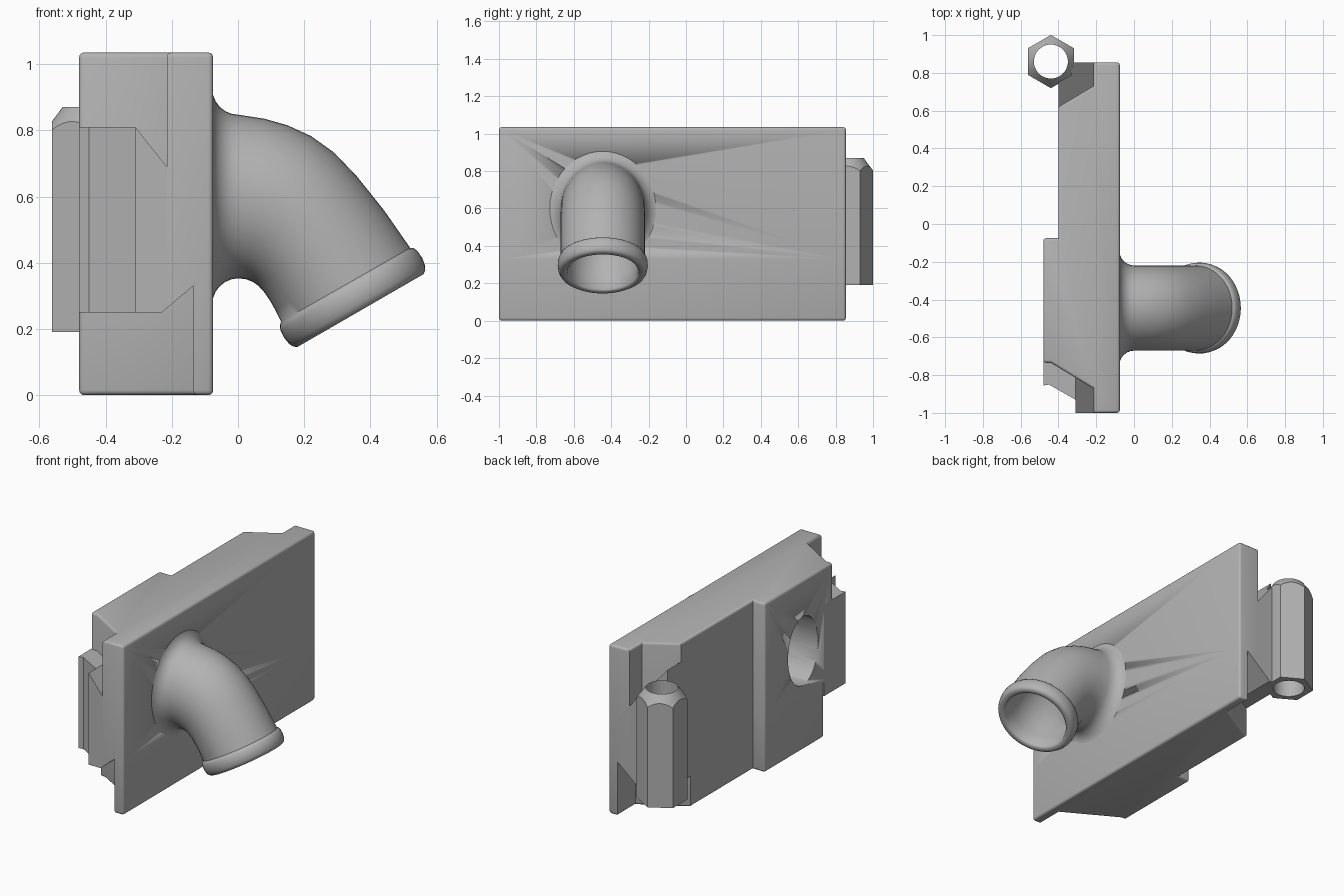
import bpy, bmesh
from math import sin, cos, pi, radians
from mathutils import Vector

cube = bpy.data.objects.get("Cube")
if cube:
    bpy.data.objects.remove(cube)

grey = bpy.data.materials.new("plain_grey")
grey.use_nodes = True
COLOUR = (0.45, 0.45, 0.45, 1)
grey.diffuse_color = COLOUR
grey.node_tree.nodes["Principled BSDF"].inputs["Base Color"].default_value = COLOUR

BACK, FRONT, TOP, STEP = -0.48, -0.075, 1.035, 0.33
PORT_Y, PORT_Z = -0.445, 0.605


def finish(bm, name, angle=35):
    bmesh.ops.recalc_face_normals(bm, faces=bm.faces)
    mesh = bpy.data.meshes.new(name)
    bm.to_mesh(mesh)
    bm.free()
    mesh.materials.append(grey)
    obj = bpy.data.objects.new(name, mesh)
    bpy.context.collection.objects.link(obj)
    bpy.ops.object.select_all(action='DESELECT')
    obj.select_set(True)
    bpy.context.view_layer.objects.active = obj
    bpy.ops.object.shade_smooth_by_angle(angle=radians(angle))
    return obj


def prism(plan, low, high):
    bm = bmesh.new()
    base = bm.faces.new([bm.verts.new((x, y, low)) for x, y in plan])
    top = bmesh.ops.extrude_face_region(bm, geom=[base])
    bmesh.ops.translate(bm, vec=(0, 0, high - low),
                        verts=[g for g in top["geom"] if isinstance(g, bmesh.types.BMVert)])
    bmesh.ops.recalc_face_normals(bm, faces=bm.faces)
    return bm


def round_edges(bm, rim):
    # soften the outer rim and the upright edges of the two broad faces
    def chosen(e):
        a, b = (v.co for v in e.verts)
        on_rim = abs(a.z - rim) < 1e-4 and abs(b.z - rim) < 1e-4
        upright = abs(a.x - b.x) + abs(a.y - b.y) < 1e-4
        return on_rim or (upright and min(abs(a.x - FRONT), abs(a.x - BACK)) < 1e-4)
    bmesh.ops.bevel(bm, geom=[e for e in bm.edges if chosen(e)], offset=0.015,
                    segments=3, profile=0.5, affect='EDGES')


def slice_off(bm, point, normal):
    # remove everything on the normal side and close the cut
    cut = bmesh.ops.bisect_plane(bm, geom=bm.verts[:] + bm.edges[:] + bm.faces[:],
                                 plane_co=point, plane_no=normal, clear_outer=True)
    edges = [g for g in cut["geom_cut"] if isinstance(g, bmesh.types.BMEdge)]
    bmesh.ops.holes_fill(bm, edges=edges, sides=0)


def loft(bm, rings):
    for a, b in zip(rings, rings[1:]):
        n = len(a)
        for i in range(n):
            j = (i + 1) % n
            bm.faces.new((a[i], a[j], b[j], b[i]))


# Body: thick upper block over a slimmer lower one
upper_plan = [(FRONT, -1), (-0.215, -1), (-0.215, -0.87), (-0.44, -0.735), (BACK, -0.735),
              (BACK, -0.075), (-0.4, -0.075), (-0.4, 0.62), (-0.215, 0.73),
              (-0.215, 0.855), (FRONT, 0.855)]
lower_plan = [(FRONT, -1), (-0.135, -1), (-0.135, -0.83), (-0.45, -0.65), (BACK, -0.65),
              (BACK, -0.075), (-0.4, -0.075), (-0.4, 0.53), (-0.135, 0.68),
              (-0.135, 0.855), (FRONT, 0.855)]
bm = prism(lower_plan, 0, STEP)
round_edges(bm, 0)
finish(bm, "lower_body")
bm = prism(upper_plan, STEP, TOP)
round_edges(bm, TOP)
body = finish(bm, "upper_body")

# Oval port cut through the upper block
SIDES = 48
PORT_RY, PORT_RZ = 0.145, 0.21


def ring(bm, top, bottom, ry):
    top, bottom = Vector(top), Vector(bottom)
    mid, half = (top + bottom) / 2, (top - bottom) / 2
    verts = []
    for i in range(SIDES):
        a = 2 * pi * i / SIDES
        p = mid + half * cos(a)
        verts.append(bm.verts.new((p.x, PORT_Y + ry * sin(a), p.y)))
    return verts


bm = bmesh.new()
ends = [ring(bm, (x, PORT_Z + PORT_RZ), (x, PORT_Z - PORT_RZ), PORT_RY) for x in (-0.7, 0.1)]
loft(bm, ends)
for end in ends:
    bm.faces.new(end)
cutter = finish(bm, "port_cutter")
cutter.hide_render = True
cut = body.modifiers.new("port", 'BOOLEAN')
cut.operation, cut.object, cut.solver = 'DIFFERENCE', cutter, 'EXACT'
bpy.context.view_layer.objects.active = body
bpy.ops.object.modifier_apply(modifier="port")
bpy.data.objects.remove(cutter)

# Spout: flared root, bent tube, rolled lip, then back up the bore
tops = [(0.08, 0.835), (0.15, 0.815), (0.22, 0.783), (0.29, 0.733),
        (0.36, 0.66), (0.44, 0.56), (0.52, 0.445)]
bottoms = [(0.025, 0.35), (0.045, 0.342), (0.062, 0.33), (0.08, 0.31),
           (0.097, 0.285), (0.115, 0.253), (0.13, 0.222)]
TUBE = 0.225
bm = bmesh.new()
rings = []
for k in range(7):
    a = pi / 2 * k / 6
    x, flare = FRONT - 0.003 + 0.08 * (1 - cos(a)), 0.08 * (1 - sin(a))
    rings.append(ring(bm, (x, 0.6 + 0.247 + flare), (x, 0.6 - 0.247 - flare), TUBE + flare))
rings += [ring(bm, t, b, TUBE) for t, b in zip(tops, bottoms)]
centre = (Vector(tops[-1]) + Vector(bottoms[-1])) / 2
axis, across = Vector((0.5, -0.866)), Vector((0.866, 0.5))
for s, r in ((0.006, 0.233), (0.02, 0.239), (0.045, 0.241), (0.07, 0.237),
             (0.083, 0.23), (0.09, 0.22), (0.09, 0.198), (0.083, 0.19)):
    c = centre + axis * s
    rings.append(ring(bm, c + across * r, c - across * r, r))
for k in reversed(range(len(tops))):
    t, b = Vector(tops[k]), Vector(bottoms[k])
    wall = (t - b).normalized() * 0.036
    blend = (k + 2) / (len(tops) + 1)
    rings.append(ring(bm, t - wall, b + wall, PORT_RY + (0.19 - PORT_RY) * blend))
rings.append(ring(bm, (FRONT - 0.003, PORT_Z + PORT_RZ), (FRONT - 0.003, PORT_Z - PORT_RZ), PORT_RY))
loft(bm, rings)
finish(bm, "spout", 50)

# Flared webs: latch lug at the front end, hinge web at the back end
lug_plan = [(-0.135, -1), (-0.31, -1), (-0.31, -0.93), (-0.45, -0.85), (BACK, -0.855),
            (BACK, -0.65), (-0.45, -0.64), (-0.135, -0.82)]
web_plan = [(-0.135, 0.855), (-0.33, 0.855), (-0.33, 0.79), (-0.4, 0.75),
            (-0.4, 0.53), (-0.135, 0.68)]
for name, plan, low, high in (("latch_lug", lug_plan, 0.25, 0.81),
                              ("hinge_web", web_plan, 0.19, 0.95)):
    bm = prism(plan, low, high)
    slice_off(bm, (-0.215, 0, 0.69), (1.26, 0, 1))
    slice_off(bm, (-0.135, 0, STEP), (0.84, 0, -1))
    finish(bm, name, 20)

# Hinge knuckle: bored hexagon with a conical top
bm = bmesh.new()
HUB = Vector((-0.44, 0.86))
APOTHEM, BORE, BASE, CREST = 0.122, 0.09, 0.19, 0.87
columns = []
for i in range(SIDES):
    a = 2 * pi * i / SIDES
    off = (a + pi / 6) % (pi / 3) - pi / 6
    r = APOTHEM / cos(off)
    d = Vector((cos(a), sin(a)))
    shoulder = CREST - (r - BORE) * 1.35
    spots = [(BORE, BASE), (r, BASE), (r, shoulder), (BORE, CREST)]
    columns.append([bm.verts.new((*(HUB + d * q), z)) for q, z in spots])
loft(bm, columns + columns[:1])
finish(bm, "hinge_knuckle", 25)
